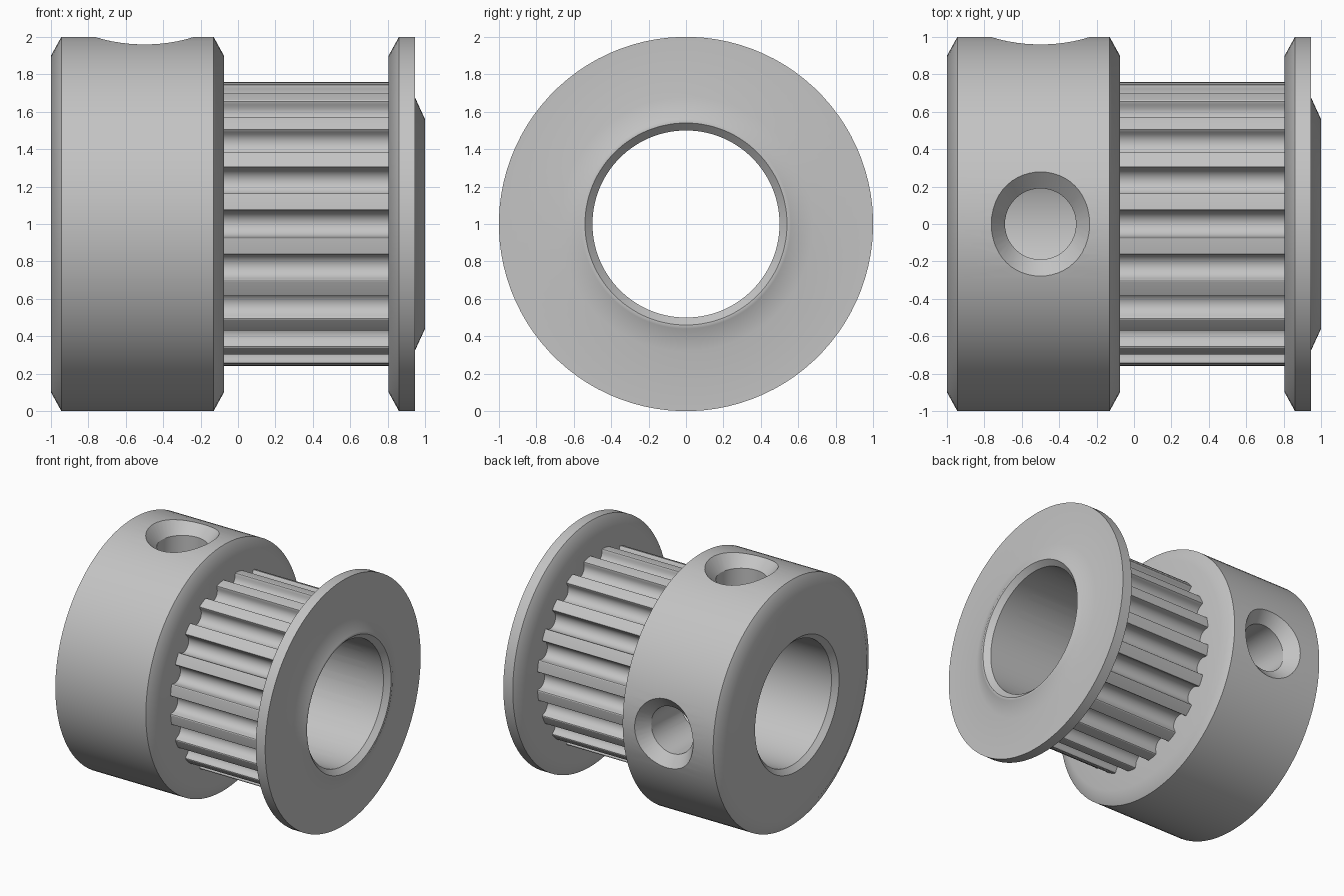
import bpy
import bmesh
from math import cos, sin, pi, radians
from mathutils import Matrix

if "Cube" in bpy.data.objects:
    bpy.data.objects.remove(bpy.data.objects["Cube"])

SEGMENTS = 96
TEETH = 20
BORE = 0.5
AXIS_HEIGHT = 1.0

steel = bpy.data.materials.new("brushed grey metal")
steel.use_nodes = True
grey = (0.55, 0.55, 0.55, 1)
steel.diffuse_color = grey
steel.node_tree.nodes["Principled BSDF"].inputs["Base Color"].default_value = grey


def loft(name, rings, closed):
    """Join equal rings of points; closed also joins last to first, else cap the ends."""
    bm = bmesh.new()
    loops = [[bm.verts.new(p) for p in ring] for ring in rings]
    n = len(loops[0])
    pairs = list(zip(loops, loops[1:]))
    if closed:
        pairs.append((loops[-1], loops[0]))
    else:
        bm.faces.new(loops[0])
        bm.faces.new(loops[-1])
    for a, b in pairs:
        for i in range(n):
            j = (i + 1) % n
            bm.faces.new((a[i], a[j], b[j], b[i]))
    bmesh.ops.recalc_face_normals(bm, faces=bm.faces)
    mesh = bpy.data.meshes.new(name)
    bm.to_mesh(mesh)
    bm.free()
    mesh.materials.append(steel)
    obj = bpy.data.objects.new(name, mesh)
    obj.location.z = AXIS_HEIGHT
    bpy.context.collection.objects.link(obj)
    return obj


def circle(x, r):
    steps = [2 * pi * (i + 0.5) / SEGMENTS for i in range(SEGMENTS)]
    return [(x, r * cos(a), r * sin(a)) for a in steps]


def select_only(obj):
    bpy.ops.object.select_all(action="DESELECT")
    obj.select_set(True)
    bpy.context.view_layer.objects.active = obj


def finish(obj):
    select_only(obj)
    bpy.ops.object.shade_smooth_by_angle(angle=radians(30))
    soften = obj.modifiers.new("soft chamfers", "WEIGHTED_NORMAL")
    soften.keep_sharp = True


# Clamping hub: chamfered collar, profile given as (x, radius)
hub_profile = [(-1, 0.54), (-1, 0.9), (-0.945, 1), (-0.13, 1),
               (-0.075, 0.9), (-0.075, BORE), (-0.96, BORE)]
hub = loft("clamping_hub", [circle(x, r) for x, r in hub_profile], True)

# Two countersunk set-screw holes, one up and one to the back
for turn in (0, -90):
    sections = [(0.19, 0.19, 0.2), (0.19, 0.19, 0.89), (0.29, 0.38, 1.04)]
    rings = [[(-0.5 + rx * cos(2 * pi * i / 48), ry * sin(2 * pi * i / 48), z)
              for i in range(48)] for rx, ry, z in sections]
    cutter = loft("screw_hole_cutter", rings, False)
    cutter.data.transform(Matrix.Rotation(radians(turn), 4, "X"))
    cutter.hide_render = True
    cut = hub.modifiers.new("screw hole", "BOOLEAN")
    cut.operation = "DIFFERENCE"
    cut.solver = "EXACT"
    cut.object = cutter
    select_only(hub)
    bpy.ops.object.modifier_apply(modifier=cut.name)
    bpy.data.objects.remove(cutter)

# Toothed barrel: round-bottomed belt grooves, each as (sideways, radius)
half_groove = [(0.08, 0.76), (0.074, 0.757), (0.071, 0.75)]
floor = [(0.069 * cos(a), 0.738 - 0.069 * sin(a))
         for a in (pi * k / 12 for k in range(13))]
groove = half_groove + floor + [(-s, r) for s, r in reversed(half_groove)]
outline = []
for t in range(TEETH):
    a = 2 * pi * t / TEETH
    for s, r in reversed(groove):
        outline.append((r * cos(a) - s * sin(a), r * sin(a) + s * cos(a)))
    # crown of the tooth between two grooves
    mid = a + pi / TEETH
    outline.append((0.765 * cos(mid), 0.765 * sin(mid)))


def barrel_ring(x, radius=None):
    ring = []
    for y, z in outline:
        k = radius / (y * y + z * z) ** 0.5 if radius else 1
        ring.append((x, y * k, z * k))
    return ring


barrel = loft("toothed_barrel", [barrel_ring(-0.075), barrel_ring(0.805),
                                 barrel_ring(0.805, BORE), barrel_ring(-0.075, BORE)], True)

# End flange with a raised conical lip round the bore
flange_profile = [(0.805, BORE), (0.805, 0.9), (0.86, 1), (0.945, 1),
                  (0.945, 0.68), (1, 0.56), (1, 0.54), (0.96, BORE)]
flange = loft("end_flange", [circle(x, r) for x, r in flange_profile], True)

for part in (hub, barrel, flange):
    finish(part)
